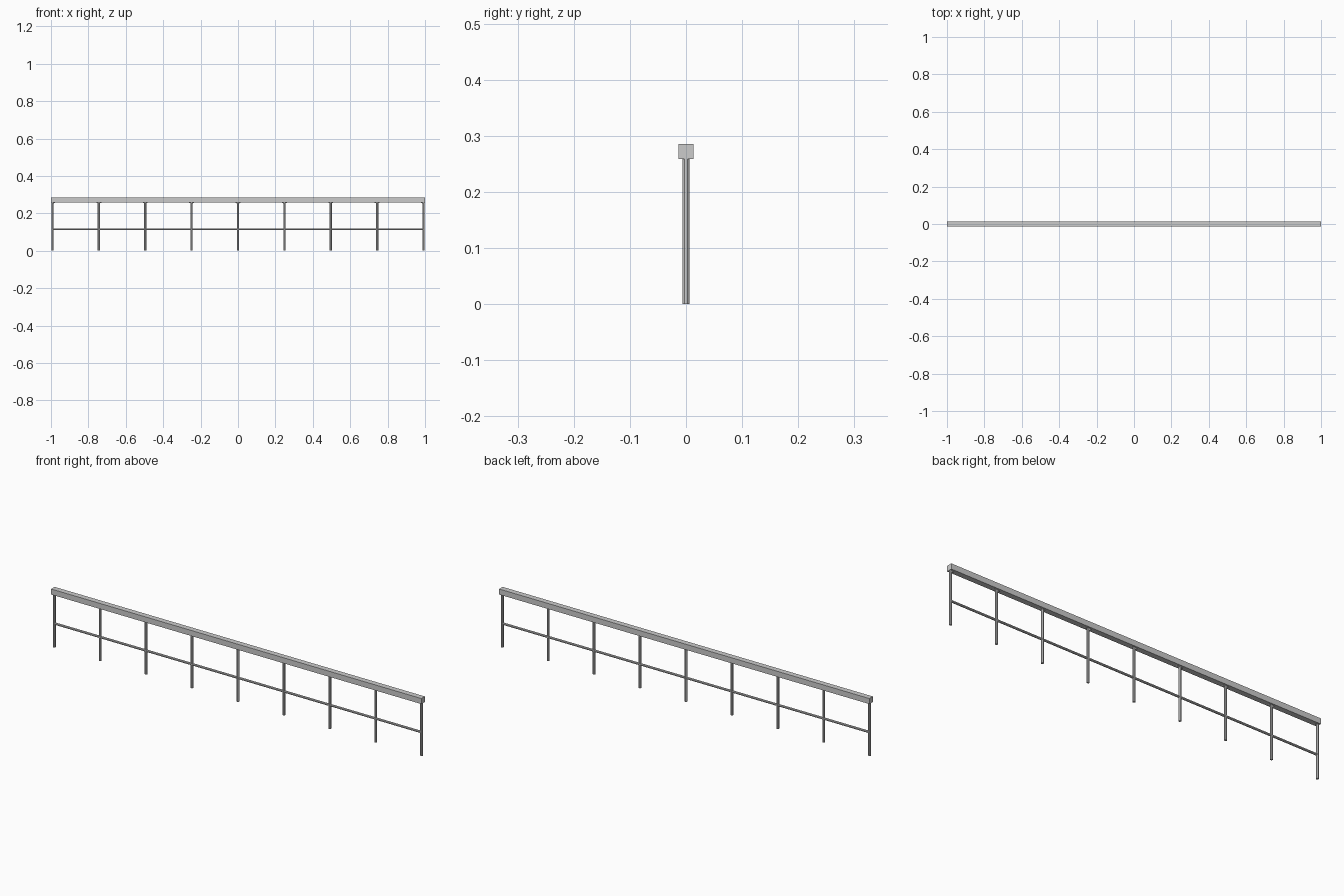
import bpy, bmesh
from math import pi
from mathutils import Matrix

if "Cube" in bpy.data.objects:
    bpy.data.objects.remove(bpy.data.objects["Cube"])

COUNT = 9
PITCH = 0.248
RAIL_BOTTOM, RAIL_TOP = 0.259, 0.286
POST_R = 0.0065
LOWER_Z = 0.115


def finish(name, bm):
    bmesh.ops.recalc_face_normals(bm, faces=bm.faces)
    mesh = bpy.data.meshes.new(name)
    bm.to_mesh(mesh)
    bm.free()
    obj = bpy.data.objects.new(name, mesh)
    bpy.context.collection.objects.link(obj)
    return obj


def box(name, size, center):
    bm = bmesh.new()
    bmesh.ops.create_cube(bm, size=1, matrix=Matrix.Translation(center) @ Matrix.Diagonal((*size, 1)))
    return finish(name, bm)


def rod(name, radius, length, matrix):
    # eight-sided rod with its flats facing the axes
    bm = bmesh.new()
    bmesh.ops.create_cone(bm, cap_ends=True, segments=8, radius1=radius, radius2=radius,
                          depth=length, matrix=matrix @ Matrix.Rotation(pi / 8, 4, 'Z'))
    return finish(name, bm)


def bracket(name, x, side):
    # small wedge filling the corner between post and handrail
    profile = [(0, RAIL_BOTTOM), (0.018, RAIL_BOTTOM), (0.012, RAIL_BOTTOM - 0.003), (0, RAIL_BOTTOM - 0.008)]
    bm = bmesh.new()
    face = bm.faces.new([bm.verts.new((x + side * px, -0.003, z)) for px, z in profile])
    ext = bmesh.ops.extrude_face_region(bm, geom=[face])
    bmesh.ops.translate(bm, vec=(0, 0.006, 0),
                        verts=[v for v in ext['geom'] if isinstance(v, bmesh.types.BMVert)])
    return finish(name, bm)


# square handrail
box("handrail", (2, 0.027, RAIL_TOP - RAIL_BOTTOM), (0, 0, (RAIL_TOP + RAIL_BOTTOM) / 2))

# thin lower rail running between the end posts
half = PITCH * (COUNT - 1) / 2
rod("lower_rail", 0.0055, 2 * half, Matrix.Translation((0, 0, LOWER_Z)) @ Matrix.Rotation(pi / 2, 4, 'Y'))

# posts with corner brackets
for i in range(COUNT):
    x = -half + i * PITCH
    rod(f"post_{i + 1}", POST_R, RAIL_BOTTOM, Matrix.Translation((x, 0, RAIL_BOTTOM / 2)))
    for side in (-1, 1):
        if abs(x + side * 0.02) < half:
            bracket(f"bracket_{i + 1}_{'left' if side < 0 else 'right'}", x, side)
